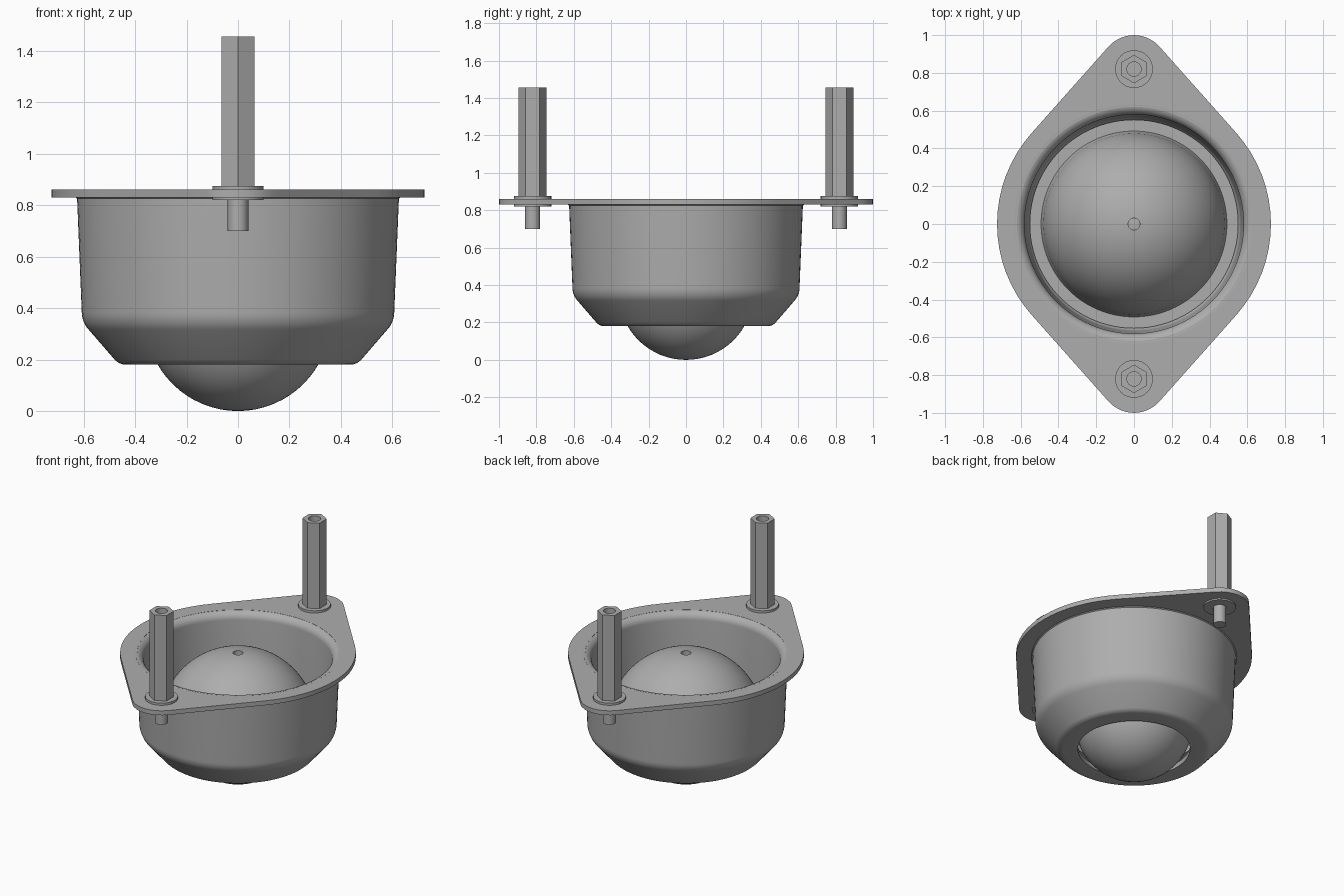
import bpy, bmesh
from math import sin, cos, pi, radians, asin
from mathutils import Vector

old = bpy.data.objects.get("Cube")
if old:
    bpy.data.objects.remove(old, do_unlink=True)

steel = bpy.data.materials.new("grey_steel")
grey = (0.42, 0.42, 0.42, 1)
steel.diffuse_color = grey
steel.use_nodes = True
steel.node_tree.nodes["Principled BSDF"].inputs["Base Color"].default_value = grey


def finish(name, bm, loc=(0, 0, 0)):
    bmesh.ops.remove_doubles(bm, verts=bm.verts, dist=1e-5)
    bmesh.ops.recalc_face_normals(bm, faces=bm.faces)
    mesh = bpy.data.meshes.new(name)
    bm.to_mesh(mesh)
    bm.free()
    mesh.materials.append(steel)
    ob = bpy.data.objects.new(name, mesh)
    ob.location = loc
    bpy.context.collection.objects.link(ob)
    bpy.ops.object.select_all(action='DESELECT')
    ob.select_set(True)
    bpy.context.view_layer.objects.active = ob
    bpy.ops.object.shade_smooth_by_angle(angle=radians(25))
    return ob


def skin(name, rings, loc=(0, 0, 0)):
    """Join equal-sized rings of points into a closed tube section."""
    bm = bmesh.new()
    loops = [[bm.verts.new(p) for p in ring] for ring in rings]
    n = len(loops[0])
    for a, b in zip(loops, loops[1:] + loops[:1]):
        for i in range(n):
            j = (i + 1) % n
            bm.faces.new((a[i], a[j], b[j], b[i]))
    return finish(name, bm, loc)


def lathe(name, profile, loc=(0, 0, 0), n=72):
    """Spin a closed (radius, height) profile about z."""
    return skin(name, [[(r * cos(2 * pi * i / n), r * sin(2 * pi * i / n), z)
                        for i in range(n)] for r, z in profile], loc)


def holed_prism(name, outline, hole, z0, z1, loc=(0, 0, 0)):
    """Extrude an outline that has a round hole in the middle."""
    inner = [p.normalized() * hole for p in outline]
    return skin(name, [[(p.x, p.y, z) for p in ring] for ring, z in
                       ((outline, z0), (outline, z1), (inner, z1), (inner, z0))], loc)


def cylinder(name, r, z0, z1, loc, n=32):
    bm = bmesh.new()
    bmesh.ops.create_cone(bm, cap_ends=True, segments=n, radius1=r, radius2=r, depth=z1 - z0)
    bmesh.ops.translate(bm, verts=bm.verts, vec=(0, 0, (z0 + z1) / 2))
    return finish(name, bm, loc)


def arc(cx, cz, r, a0, a1, n):
    return [(cx + r * cos(radians(a0 + (a1 - a0) * i / n)),
             cz + r * sin(radians(a0 + (a1 - a0) * i / n))) for i in range(n + 1)]


# Mounting plate: large disc tapering along tangents to two rounded ears
R, ear, post_y = 0.725, 0.18, 0.82
tangent = asin((R - ear) / post_y)
big = [Vector((R * cos(a), R * sin(a))) for a in
       [tangent * k / 8 for k in range(-8, 9)]]
cap = [Vector((ear * cos(a), post_y + ear * sin(a))) for a in
       [tangent + (pi - 2 * tangent) * k / 8 for k in range(9)]]
taper = [big[-1].lerp(cap[0], k / 12) for k in range(1, 12)]
flip = [Vector((-p.x, p.y)) for p in reversed(taper)]
half = big + taper + cap + flip
outline = half + [-p for p in half]
holed_prism("mounting_plate", outline, 0.62, 0.83, 0.86)

# Housing cup: rolled rim, near-vertical wall, sloped shoulder, open bottom
outer = ([(0.632, 0.83), (0.625, 0.825)]
         + arc(0.505, 0.385, 0.102, 0, -45, 8)
         + arc(0.435, 0.24, 0.06, -45, -90, 5))
inner = ([(0.345, 0.18), (0.345, 0.21), (0.425, 0.21)]
         + arc(0.495, 0.385, 0.07, -45, 0, 8)
         + arc(0.632, 0.8085, 0.052, 180, 90, 8))
lathe("housing_cup", outer + inner, n=96)

# Hollow dome over the ball, with a seat flange and a vent hole on top
cz = 0.375
dome = (arc(0, cz, 0.483, 86.3, 4, 24)
        + [(0.492, cz), (0.552, cz), (0.552, cz - 0.035), (0.45, cz - 0.035)]
        + arc(0, cz, 0.45, 0, 86.1, 24))
lathe("dome_cover", dome, n=96)

# Rolling ball
bm = bmesh.new()
bmesh.ops.create_uvsphere(bm, u_segments=64, v_segments=32, radius=0.36)
finish("rolling_ball", bm, (0, 0, 0.36))

# Hexagonal standoff, washers and screw on each ear
corners = [Vector((0.075 * cos(pi / 2 + k * pi / 3), 0.075 * sin(pi / 2 + k * pi / 3)))
           for k in range(6)]
hexagon = [corners[k].lerp(corners[(k + 1) % 6], j / 4) for k in range(6) for j in range(4)]
for side, y in (("front", -post_y), ("back", post_y)):
    at = (0, y, 0)
    holed_prism(side + "_standoff", hexagon, 0.038, 0.875, 1.455, at)
    cylinder(side + "_upper_washer", 0.10, 0.855, 0.875, at)
    cylinder(side + "_lower_washer", 0.10, 0.82, 0.835, at)
    cylinder(side + "_screw", 0.04, 0.70, 1.15, at)
